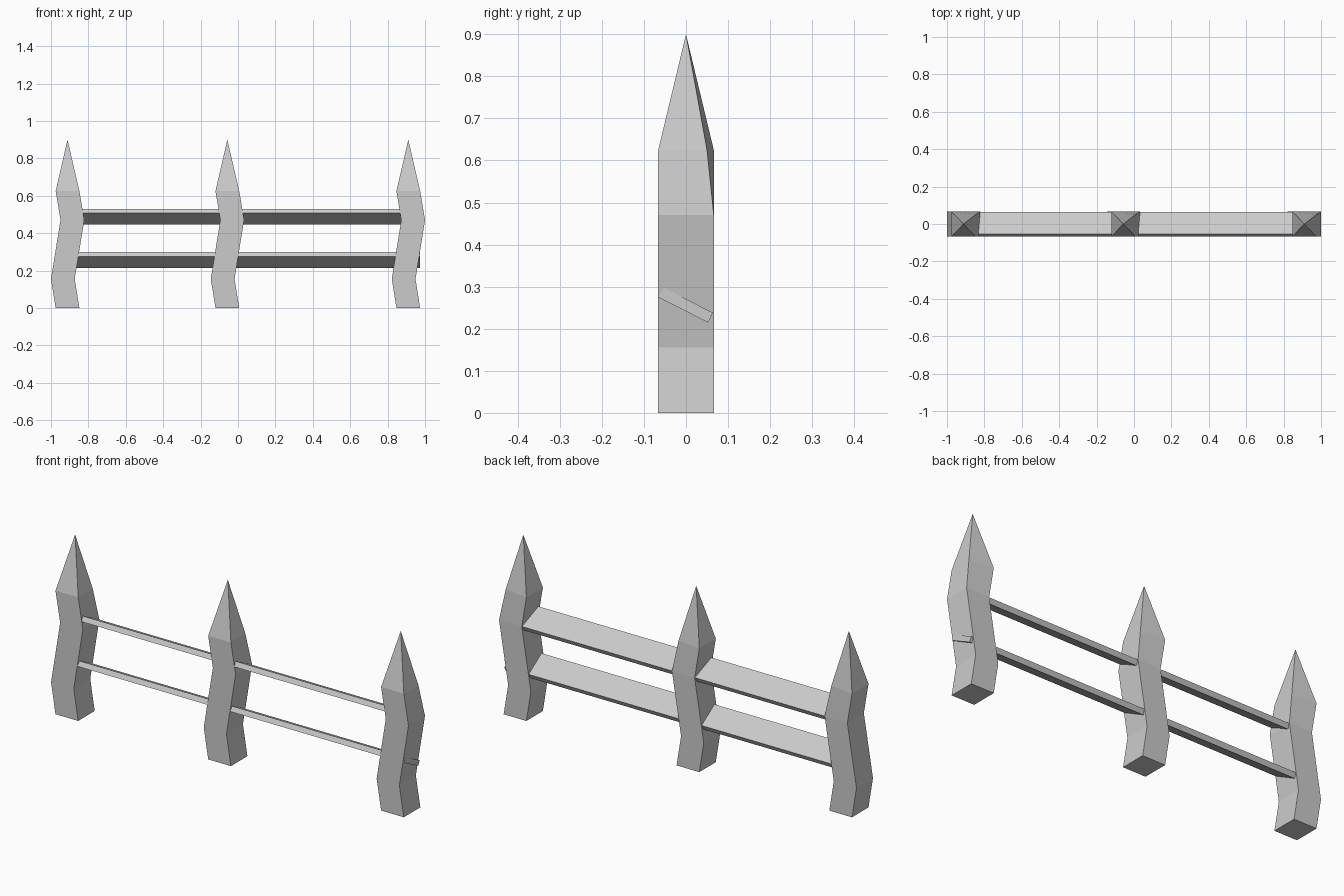
import bpy

if "Cube" in bpy.data.objects:
    bpy.data.objects.remove(bpy.data.objects["Cube"])

HALF = 0.0635   # half width of a post in x
DEPTH = 0.066   # half depth of a post in y


def make_object(name, verts, faces):
    mesh = bpy.data.meshes.new(name)
    mesh.from_pydata(verts, [], faces)
    mesh.update()
    obj = bpy.data.objects.new(name, mesh)
    bpy.context.collection.objects.link(obj)
    return obj


# Crooked pointed post: square rings shifted sideways, then a tip
def make_post(name, cx):
    rings = [(0.0, 0.0), (-0.025, 0.155), (0.026, 0.47), (0.0, 0.625)]
    corners = [(-1, -1), (1, -1), (1, 1), (-1, 1)]
    verts = [(cx + dx + sx * HALF, sy * DEPTH, z)
             for dx, z in rings for sx, sy in corners]
    # one back shoulder corner is carved slightly inward
    x, y, z = verts[14]
    verts[14] = (x, 0.05, z)
    verts.append((cx, 0, 0.9))
    faces = [(3, 2, 1, 0)]
    for r in range(3):
        for i in range(4):
            a, b = r * 4 + i, r * 4 + (i + 1) % 4
            faces.append((a, b, b + 4, a + 4))
    faces += [(12 + i, 12 + (i + 1) % 4, 16) for i in range(4)]
    return make_object(name, verts, faces)


# Tilted plank running through the posts
def make_rail(name, dz):
    section = [(-0.066, 0.275), (0.052, 0.215), (0.064, 0.238), (-0.053, 0.298)]
    verts = [(x, y, z + dz) for x in (-0.92, 0.972) for y, z in section]
    faces = [(3, 2, 1, 0), (4, 5, 6, 7)]
    faces += [(i, (i + 1) % 4, (i + 1) % 4 + 4, i + 4) for i in range(4)]
    return make_object(name, verts, faces)


for name, cx in (("left_post", -0.9115), ("middle_post", -0.057), ("right_post", 0.9105)):
    make_post(name, cx)
make_rail("lower_rail", 0.0)
make_rail("upper_rail", 0.232)
